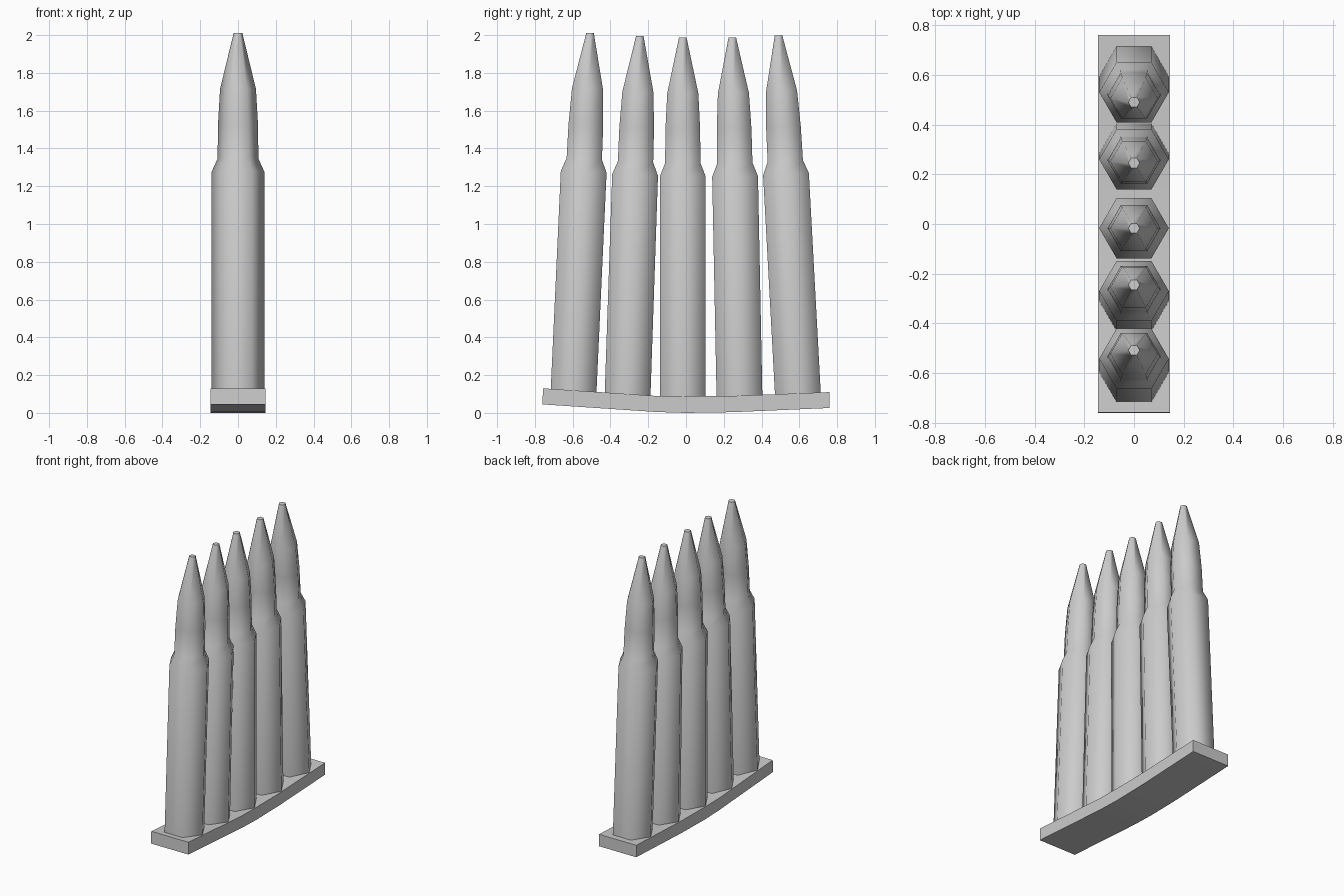
import bpy, bmesh, math
from mathutils import Vector

if "Cube" in bpy.data.objects:
    bpy.data.objects.remove(bpy.data.objects["Cube"])


def make_object(name, bm, angle):
    bmesh.ops.recalc_face_normals(bm, faces=bm.faces[:])
    mesh = bpy.data.meshes.new(name)
    bm.to_mesh(mesh)
    bm.free()
    obj = bpy.data.objects.new(name, mesh)
    bpy.context.collection.objects.link(obj)
    bpy.ops.object.select_all(action='DESELECT')
    obj.select_set(True)
    bpy.context.view_layer.objects.active = obj
    bpy.ops.object.shade_smooth_by_angle(angle=math.radians(angle))
    return obj


# Cartridge: six-sided profile of (radius, height), capped at both ends
PROFILE = [(0.14, -0.01), (0.14, 1.16), (0.108, 1.23),
           (0.106, 1.41), (0.095, 1.60), (0.023, 1.896)]


def cartridge(name, base_y, base_z, lean):
    bm = bmesh.new()
    rings = []
    for r, z in PROFILE:
        rings.append([bm.verts.new((r * math.cos(k * math.pi / 3),
                                    r * math.sin(k * math.pi / 3), z))
                      for k in range(6)])
    for low, high in zip(rings, rings[1:]):
        for k in range(6):
            n = (k + 1) % 6
            bm.faces.new((low[k], low[n], high[n], high[k]))
    bm.faces.new(rings[0][::-1])
    bm.faces.new(rings[-1])
    obj = make_object(name, bm, 65)
    obj.location = (0, base_y, base_z)
    obj.rotation_euler.x = -lean


# Row of cartridges, fanned in toward the tips: base y, base z, lean toward +y
ROW = [(-0.595, 0.117, 0.046), (-0.309, 0.10, 0.034), (-0.017, 0.092, 0.0),
       (0.283, 0.092, -0.020), (0.592, 0.105, -0.054)]
for i, (y, z, lean) in enumerate(ROW):
    cartridge(f"cartridge_{i + 1}", y, z, lean)

# Clip strip: slightly bowed side outline extruded across x
OUTLINE = [(-0.76, 0.045), (-0.16, 0.005), (0.0, 0.0), (0.25, 0.004), (0.76, 0.026),
           (0.76, 0.11), (0.25, 0.09), (0.0, 0.088), (-0.16, 0.09), (-0.757, 0.13)]
bm = bmesh.new()
side = bm.faces.new([bm.verts.new((-0.145, y, z)) for y, z in OUTLINE])
ext = bmesh.ops.extrude_face_region(bm, geom=[side])
bmesh.ops.translate(bm, vec=Vector((0.29, 0, 0)),
                    verts=[v for v in ext["geom"] if isinstance(v, bmesh.types.BMVert)])
make_object("clip_strip", bm, 30)
